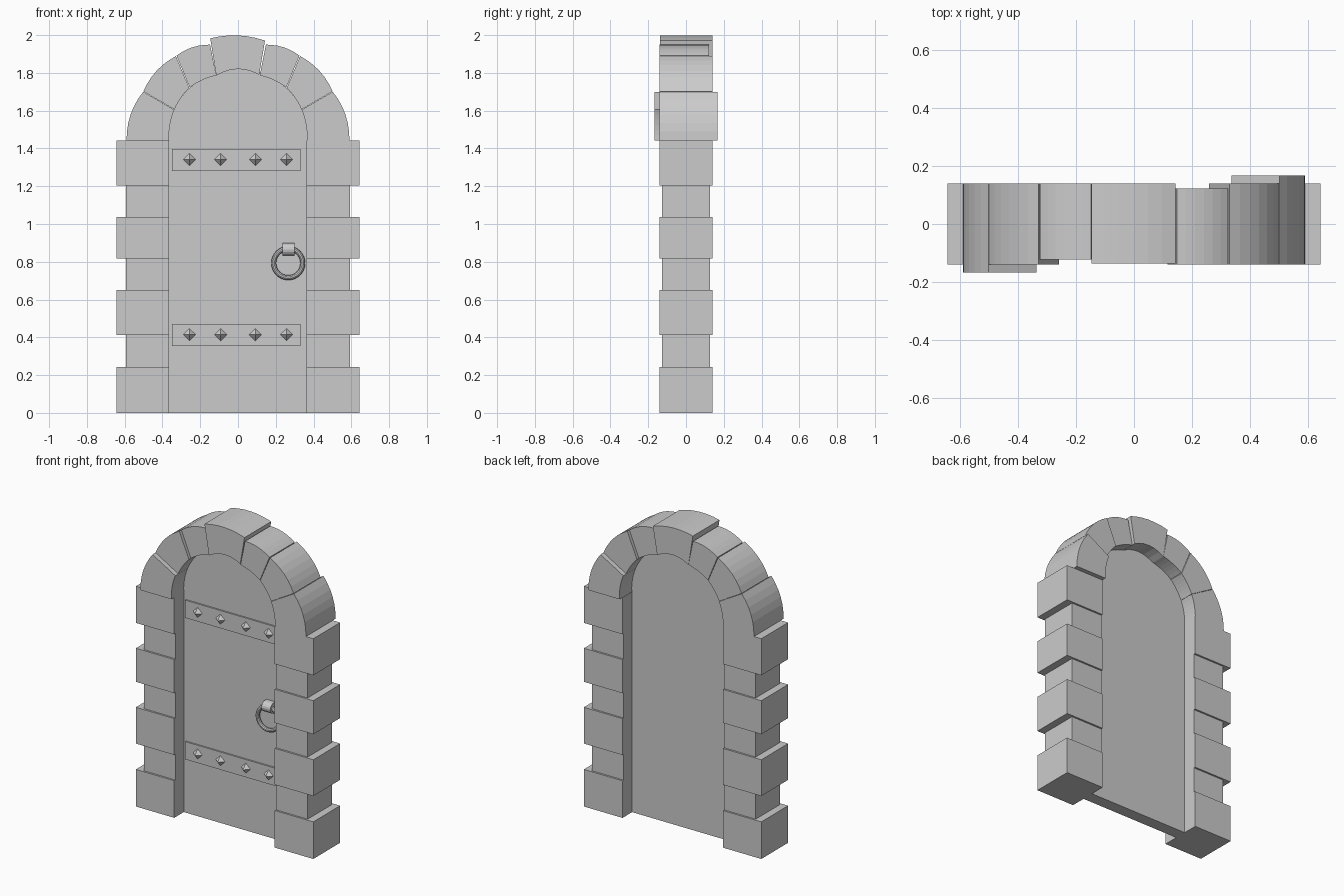
import bpy, bmesh, math

if "Cube" in bpy.data.objects:
    bpy.data.objects.remove(bpy.data.objects["Cube"])

SPRING = 1.443   # height where the arch starts


def prism(name, pts, a, b, axis='Y'):
    """Extrude a closed profile: (x, z) along Y or (y, z) along X."""
    bm = bmesh.new()
    place = (lambda p, d: (p[0], d, p[1])) if axis == 'Y' else (lambda p, d: (d, p[0], p[1]))
    lo = [bm.verts.new(place(p, a)) for p in pts]
    hi = [bm.verts.new(place(p, b)) for p in pts]
    bm.faces.new(lo)
    bm.faces.new(hi[::-1])
    n = len(pts)
    for i in range(n):
        bm.faces.new((lo[i], lo[(i + 1) % n], hi[(i + 1) % n], hi[i]))
    bmesh.ops.recalc_face_normals(bm, faces=bm.faces)
    me = bpy.data.meshes.new(name)
    bm.to_mesh(me)
    bm.free()
    ob = bpy.data.objects.new(name, me)
    bpy.context.collection.objects.link(ob)
    return ob


def box(name, x0, x1, y0, y1, z0, z1):
    return prism(name, [(x0, z0), (x1, z0), (x1, z1), (x0, z1)], y0, y1)


def arc(p, q, bulge=0.0, gap=0.0, n=6):
    """Points from p to q, interpolated in polar form about the arch centre."""
    def polar(v):
        return math.atan2(v[1] - SPRING, v[0]), math.hypot(v[0], v[1] - SPRING)
    (a0, r0), (a1, r1) = polar(p), polar(q)
    a0, a1 = a0 - gap, a1 + gap
    out = []
    for i in range(n + 1):
        t = i / n
        a = a0 + (a1 - a0) * t
        r = r0 + (r1 - r0) * t + bulge * math.sin(math.pi * t)
        out.append((r * math.cos(a), SPRING + r * math.sin(a)))
    return out


# Pillars: alternating wide and narrow blocks
levels = [0, 0.243, 0.412, 0.65, 0.817, 1.037, 1.203, SPRING]
for i, (z0, z1) in enumerate(zip(levels, levels[1:])):
    w, d = (0.643, 0.139) if i % 2 == 0 else (0.594, 0.127)
    box("pillar_block_right", 0.363, w, -d, d, z0, z1)
    box("pillar_block_left", -w, -0.365, -d, d, z0, z1)

# Arch stones: outer and inner joint points on the left; the right set is turned half round
outer = [(-0.59, SPRING), (-0.502, 1.70), (-0.327, 1.89), (-0.146, 1.95)]
inner = [(-0.365, SPRING), (-0.337, 1.605), (-0.257, 1.722), (-0.114, 1.787)]
depth = [(-0.168, 0.139), (-0.139, 0.139), (-0.122, 0.139)]
for i, (y0, y1) in enumerate(depth):
    g = 0.004 if i else 0.0
    prof = arc(outer[i], outer[i + 1], 0.008, g) + arc(inner[i], inner[i + 1], 0, g)[::-1]
    prism("arch_stone_left", prof, y0, y1)
    prism("arch_stone_right", [(-x, z) for x, z in prof], -y1, -y0)

# Keystone, slightly tilted
key = arc((-0.147, 1.983), (0.143, 1.971), 0.002) + arc((-0.115, 1.785), (0.112, 1.79), 0.015)[::-1]
prism("keystone", key, -0.137, 0.139)

# Door panel with round top
door = [(-0.366, 0), (-0.366, SPRING)] + arc((-0.378, SPRING), (0.378, SPRING), n=20) + [(0.366, SPRING), (0.366, 0)]
prism("door", door, -0.04, 0.04)

# Iron straps with pyramid studs
for zc in (1.339, 0.412):
    box("strap", -0.35, 0.332, -0.05, -0.035, zc - 0.058, zc + 0.058)
    for x in (-0.257, -0.092, 0.092, 0.257):
        bpy.ops.mesh.primitive_cone_add(vertices=4, radius1=0.033, radius2=0, depth=0.03,
                                        location=(x, -0.065, zc + 0.002), rotation=(math.pi / 2, 0, 0))
        bpy.context.object.name = "stud"

# Ring handle and its rounded mount
bpy.ops.mesh.primitive_torus_add(major_radius=0.077, minor_radius=0.013, major_segments=32, minor_segments=10,
                                 location=(0.266, -0.065, 0.793), rotation=(math.pi / 2, 0, 0))
bpy.context.object.name = "ring_handle"
bpy.ops.object.shade_smooth_by_angle()

mount = [(-0.038, 0.9)] + [(-0.058 - 0.036 * math.sin(a), 0.866 + 0.034 * math.cos(a))
                           for a in (math.pi * k / 8 for k in range(9))] + [(-0.038, 0.832)]
prism("ring_mount", mount, 0.235, 0.299, 'X')
